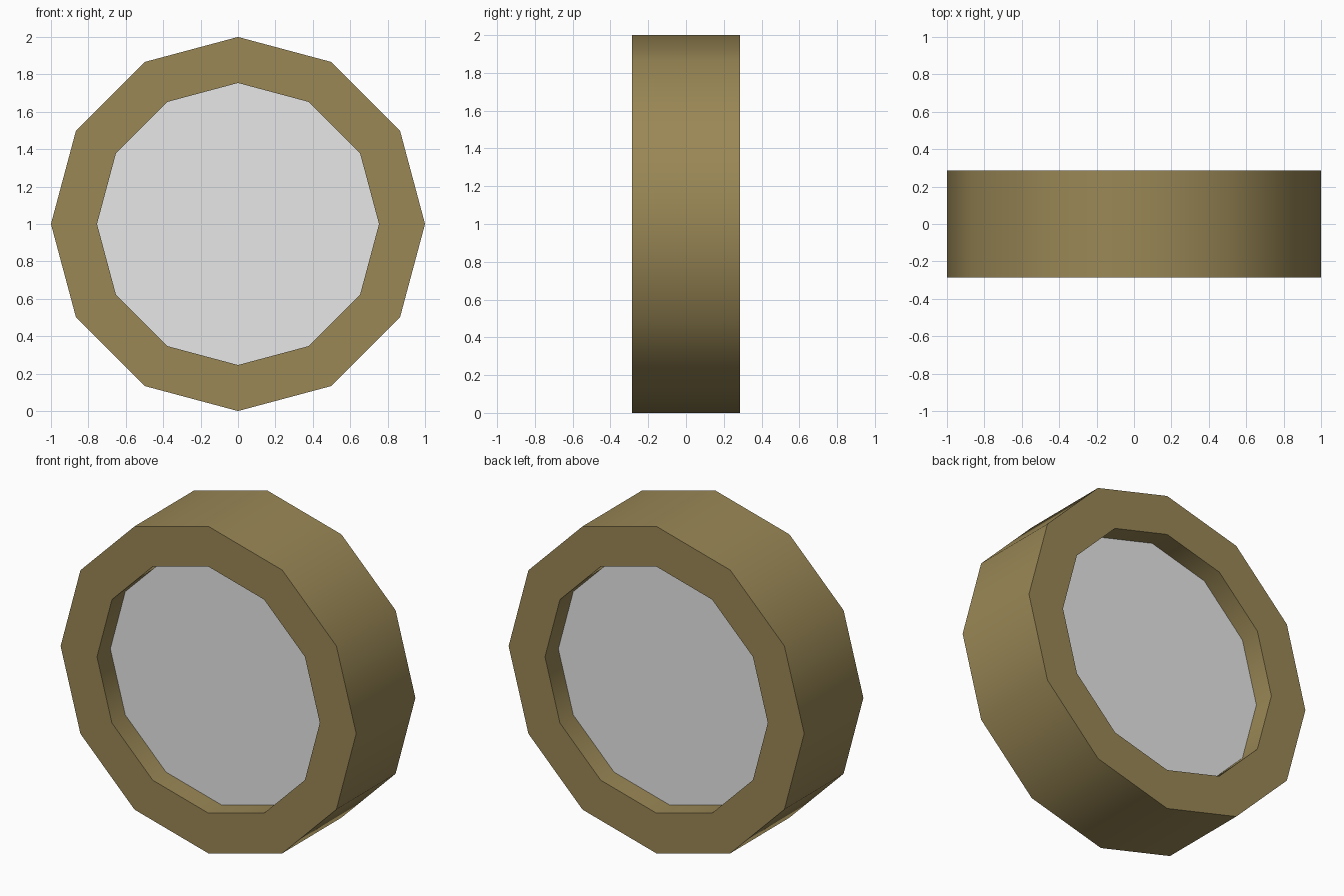
import bpy, bmesh, math

if "Cube" in bpy.data.objects:
    bpy.data.objects.remove(bpy.data.objects["Cube"])

SIDES, CENTRE_Z = 12, 1.0
R_OUT, R_IN = 1.0, 0.754
HALF_W, HUB_Y = 0.286, 0.157


def material(name, rgb):
    m = bpy.data.materials.new(name)
    m.diffuse_color = (*rgb, 1.0)
    m.use_nodes = True
    m.node_tree.nodes["Principled BSDF"].inputs["Base Color"].default_value = m.diffuse_color
    return m


tan = material("tan_tyre", (0.322, 0.244, 0.092))
grey = material("light_grey_hub", (0.8, 0.8, 0.8))

# wheel: profile (radius, y) swept around the y axis, recessed hub on both sides
profile = [(R_IN, -HUB_Y), (R_IN, -HALF_W), (R_OUT, -HALF_W),
           (R_OUT, HALF_W), (R_IN, HALF_W), (R_IN, HUB_Y)]
bm = bmesh.new()
rings = []
for r, y in profile:
    ring = []
    for i in range(SIDES):
        a = 2 * math.pi * i / SIDES
        ring.append(bm.verts.new((r * math.cos(a), y, CENTRE_Z + r * math.sin(a))))
    rings.append(ring)
for a, b in zip(rings, rings[1:]):
    for i in range(SIDES):
        j = (i + 1) % SIDES
        bm.faces.new((a[i], a[j], b[j], b[i]))

# hub discs
for ring in (rings[0], rings[-1]):
    bm.faces.new(ring).material_index = 1
bmesh.ops.recalc_face_normals(bm, faces=bm.faces)

mesh = bpy.data.meshes.new("wheel")
bm.to_mesh(mesh)
bm.free()
mesh.materials.append(tan)
mesh.materials.append(grey)
wheel = bpy.data.objects.new("wheel", mesh)
bpy.context.collection.objects.link(wheel)

# smooth round the tread, sharp at the rims
bpy.context.view_layer.objects.active = wheel
wheel.select_set(True)
bpy.ops.object.shade_smooth_by_angle(angle=math.radians(40))
